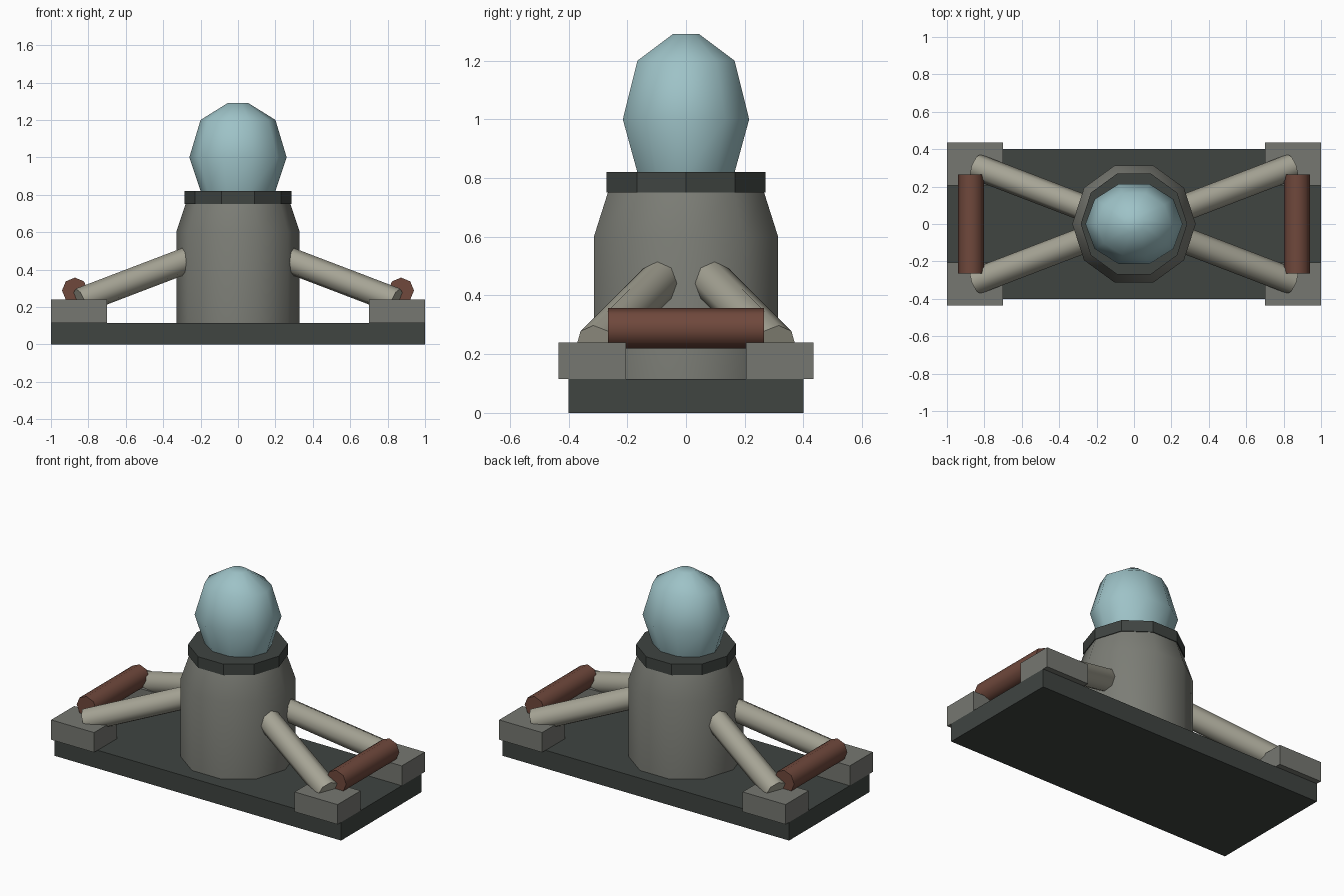
import bpy, bmesh
from math import sin, cos, tau, radians
from mathutils import Vector, Matrix

if "Cube" in bpy.data.objects:
    bpy.data.objects.remove(bpy.data.objects["Cube"])


def material(name, rgb):
    m = bpy.data.materials.new(name)
    m.diffuse_color = (*rgb, 1)
    m.use_nodes = True
    m.node_tree.nodes["Principled BSDF"].inputs["Base Color"].default_value = m.diffuse_color
    return m


DARK = material("dark_metal", (0.05, 0.058, 0.053))
GREY = material("body_grey", (0.20, 0.205, 0.18))
BLOCK = material("block_grey", (0.18, 0.185, 0.165))
PALE = material("pale_tube", (0.38, 0.37, 0.30))
RUST = material("rust_tube", (0.16, 0.065, 0.045))
BLUE = material("blue_dome", (0.34, 0.54, 0.57))


def finish(name, bm, mat, smooth=None):
    bmesh.ops.recalc_face_normals(bm, faces=bm.faces[:])
    me = bpy.data.meshes.new(name)
    bm.to_mesh(me)
    bm.free()
    me.materials.append(mat)
    ob = bpy.data.objects.new(name, me)
    bpy.context.collection.objects.link(ob)
    if smooth:
        bpy.ops.object.select_all(action='DESELECT')
        ob.select_set(True)
        bpy.context.view_layer.objects.active = ob
        bpy.ops.object.shade_smooth_by_angle(angle=radians(smooth))
    return ob


def box(name, lo, hi, mat):
    bm = bmesh.new()
    lo, hi = Vector(lo), Vector(hi)
    m = Matrix.Translation((lo + hi) / 2) @ Matrix.Diagonal((*(hi - lo), 1))
    bmesh.ops.create_cube(bm, size=1, matrix=m)
    return finish(name, bm, mat)


def lathe(name, profile, mat, smooth=None, sides=10, y_scale=1.0):
    bm = bmesh.new()
    rings = [[bm.verts.new((r * cos(tau * i / sides), y_scale * r * sin(tau * i / sides), z))
              for i in range(sides)] for r, z in profile]
    for a, b in zip(rings, rings[1:]):
        for i in range(sides):
            j = (i + 1) % sides
            bm.faces.new((a[i], a[j], b[j], b[i]))
    bm.faces.new(rings[0][::-1])
    bm.faces.new(rings[-1])
    return finish(name, bm, mat, smooth)


def tube(name, a, b, radius, mat, sides=8):
    a, b = Vector(a), Vector(b)
    d = b - a
    m = Matrix.Translation((a + b) / 2) @ d.to_track_quat('Z', 'Y').to_matrix().to_4x4()
    bm = bmesh.new()
    bmesh.ops.create_cone(bm, cap_ends=True, segments=sides, radius1=radius,
                          radius2=radius, depth=d.length, matrix=m)
    return finish(name, bm, mat, 50)


# Base slab and central turret
box("base", (-1, -0.4, 0), (1, 0.4, 0.115), DARK)
lathe("body", [(0.33, 0.115), (0.33, 0.6), (0.28, 0.75)], GREY, 40)
lathe("collar", [(0.285, 0.75), (0.285, 0.82)], DARK)
lathe("dome", [(0.197, 0.81), (0.26, 1.0), (0.2, 1.2), (0.055, 1.29)],
      BLUE, 60, y_scale=0.87)

for sx, side in ((-1, "left"), (1, "right")):
    # Cross bar joining the two struts of one side
    tube(f"{side}_cross_bar", (sx * 0.872, -0.265, 0.288), (sx * 0.872, 0.265, 0.288), 0.069, RUST)
    for sy, end in ((-1, "front"), (1, "back")):
        # Corner foot block and its sloping strut
        xs = sorted((sx * 0.7, sx * 1.0))
        ys = sorted((sy * 0.205, sy * 0.435))
        box(f"{end}_{side}_block", (xs[0], ys[0], 0.115), (xs[1], ys[1], 0.24), BLOCK)
        tube(f"{end}_{side}_strut", (sx * 0.2, sy * 0.06, 0.478),
             (sx * 0.845, sy * 0.307, 0.232), 0.07, PALE)
